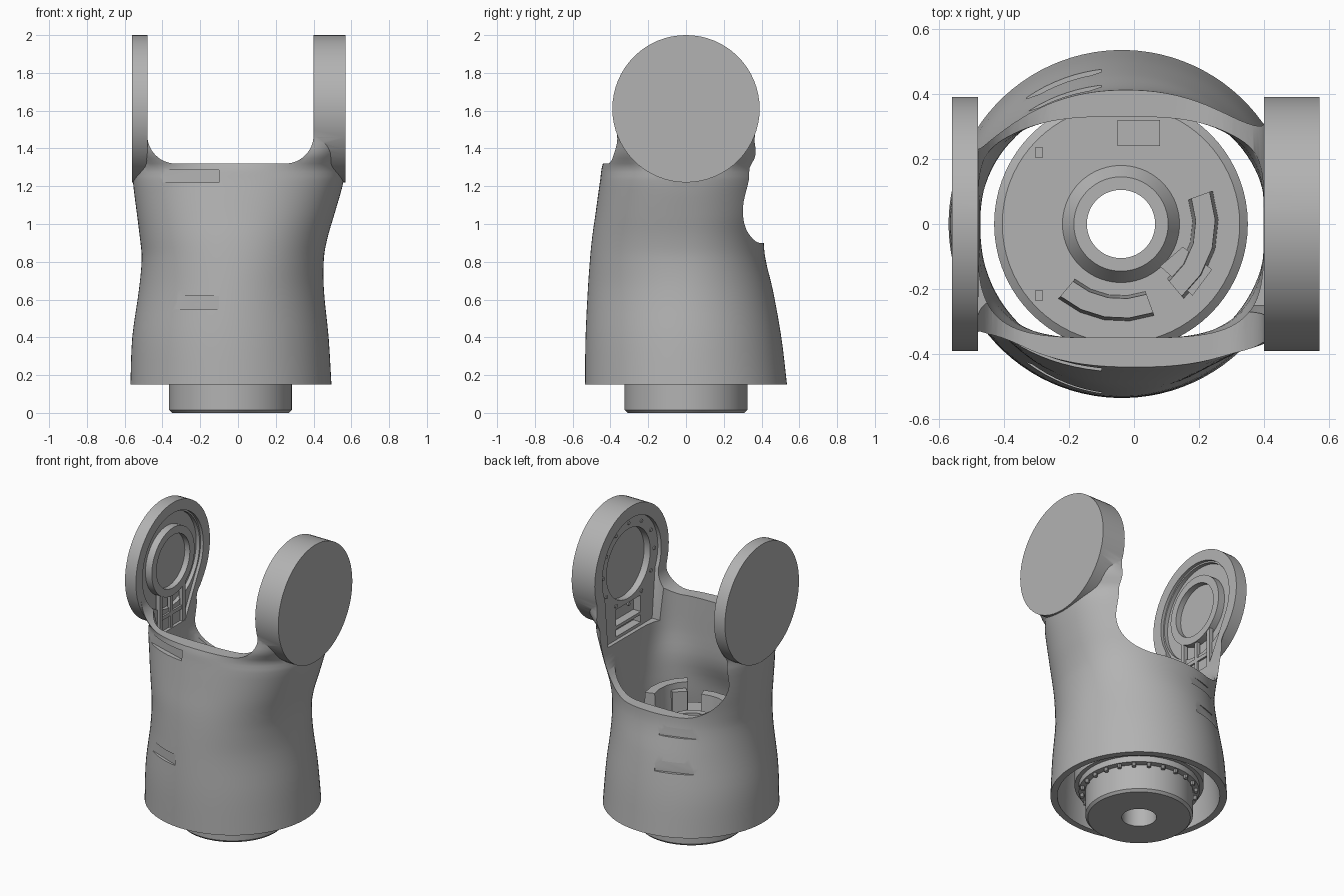
import bpy, bmesh
from math import sin, cos, pi, radians, copysign
from mathutils import Matrix

old = bpy.data.objects.get("Cube")
if old:
    bpy.data.objects.remove(old)

grey = bpy.data.materials.new("machined grey")
grey.use_nodes = True
grey.diffuse_color = (0.45, 0.45, 0.45, 1)
grey.node_tree.nodes["Principled BSDF"].inputs["Base Color"].default_value = (0.45, 0.45, 0.45, 1)

CX = -0.04      # axis of the barrel
EAR_Z = 1.61    # axis of the fork pivots


def finish(bm, name):
    bmesh.ops.recalc_face_normals(bm, faces=bm.faces)
    me = bpy.data.meshes.new(name)
    bm.to_mesh(me)
    bm.free()
    ob = bpy.data.objects.new(name, me)
    me.materials.append(grey)
    bpy.context.collection.objects.link(ob)
    return ob


def skin(rings, name, closed=False):
    """Join equal loops of points into a solid."""
    bm = bmesh.new()
    loops = [[bm.verts.new(p) for p in r] for r in rings]
    n = len(loops[0])
    for i in range(len(loops) - (0 if closed else 1)):
        a, b = loops[i], loops[(i + 1) % len(loops)]
        for j in range(n):
            k = (j + 1) % n
            bm.faces.new((a[j], a[k], b[k], b[j]))
    if not closed:
        bm.faces.new(loops[0])
        bm.faces.new(loops[-1])
    return finish(bm, name)


def prism(outline, axis, lo, hi, name):
    """Extrude a 2D outline along the given axis."""
    place = {"x": lambda p, d: (d, p[0], p[1]),
             "y": lambda p, d: (p[0], d, p[1]),
             "z": lambda p, d: (p[0], p[1], d)}[axis]
    return skin([[place(p, d) for p in outline] for d in (lo, hi)], name)


def circle(r, cz=EAR_Z, n=64):
    return [(r * cos(2 * pi * i / n), cz + r * sin(2 * pi * i / n)) for i in range(n)]


def keyhole(r, foot, z0):
    """Round top tapering to a flat foot."""
    arc = [(r * cos(a), EAR_Z + r * sin(a)) for a in (radians(-25 + 230 * i / 48) for i in range(49))]
    return arc + [(-foot, z0), (foot, z0)]


def box(name, lo, hi):
    return prism([(lo[1], lo[2]), (hi[1], lo[2]), (hi[1], hi[2]), (lo[1], hi[2])], "x", lo[0], hi[0], name)


def lathe(profile, name, a0=0, a1=360, n=72):
    full = a1 - a0 == 360
    angles = [radians(a0 + (a1 - a0) * i / n) for i in range(n if full else n + 1)]
    return skin([[(CX + r * cos(a), r * sin(a), z) for r, z in profile] for a in angles], name, full)


def loft(keys, name, steps=4, n=96):
    """Superellipse sections (z, left, right, front, back, power), smoothly interpolated."""
    rows = []
    for i in range(len(keys) - 1):
        p0, p1, p2, p3 = (keys[min(max(i + k, 0), len(keys) - 1)] for k in (-1, 0, 1, 2))
        for s in range(steps):
            t = s / steps
            row = []
            for c in range(6):
                d = p2[0] - p1[0]
                m1 = (p2[c] - p0[c]) / (p2[0] - p0[0]) * d
                m2 = (p3[c] - p1[c]) / (p3[0] - p1[0]) * d
                row.append((2*t**3 - 3*t*t + 1) * p1[c] + (t**3 - 2*t*t + t) * m1
                           + (3*t*t - 2*t**3) * p2[c] + (t**3 - t*t) * m2)
            rows.append(row)
    rows.append(keys[-1])
    rings = []
    for z, xl, xr, yf, yb, p in rows:
        ring = []
        for j in range(n):
            a = 2 * pi * (j + 0.5) / n
            u = copysign(abs(cos(a)) ** (2 / p), cos(a))
            v = copysign(abs(sin(a)) ** (2 / p), sin(a))
            ring.append(((xl + xr) / 2 + u * (xr - xl) / 2, v * (yb if v > 0 else -yf), z))
        rings.append(ring)
    return skin(rings, name)


def boolean(target, tool, op="DIFFERENCE"):
    mod = target.modifiers.new("cut", "BOOLEAN")
    mod.operation, mod.solver, mod.object = op, "EXACT", tool
    bpy.context.view_layer.objects.active = target
    bpy.ops.object.modifier_apply(modifier=mod.name)
    bpy.data.objects.remove(tool)


# Outer barrel flowing into the two fork arms
shell = loft([
    (0.15, -0.57, 0.495, -0.535, 0.535, 2),
    (0.4, -0.56, 0.48, -0.532, 0.505, 2),
    (0.65, -0.525, 0.455, -0.52, 0.46, 2),
    (0.82, -0.51, 0.455, -0.508, 0.42, 2.1),
    (0.93, -0.52, 0.475, -0.497, 0.412, 2.15),
    (1.05, -0.535, 0.51, -0.48, 0.425, 2.2),
    (1.23, -0.557, 0.56, -0.455, 0.44, 2.25),
    (1.32, -0.558, 0.566, -0.44, 0.44, 2.4),
    (1.43, -0.558, 0.567, -0.383, 0.383, 4.5),
    (1.52, -0.558, 0.567, -0.38, 0.38, 6),
    (1.6, -0.558, 0.567, -0.385, 0.385, 8)], "fork_shell")
for lo, hi in ((-0.56, -0.48), (0.40, 0.57)):
    boolean(shell, prism(circle(0.39), "x", lo, hi, "ear"), "UNION")

# Hollow interior
boolean(shell, loft([
    (0.1, -0.53, 0.455, -0.495, 0.495, 2),
    (0.4, -0.515, 0.44, -0.49, 0.455, 2),
    (0.7, -0.475, 0.41, -0.43, 0.39, 2.1),
    (0.9, -0.475, 0.40, -0.36, 0.33, 3),
    (1.1, -0.479, 0.399, -0.35, 0.33, 4),
    (1.4, -0.479, 0.399, -0.35, 0.33, 4)], "cavity"))


# U-shaped openings, shallow at the front and deep at the back
def u_cut(bottom, r, y0, y1):
    pts = [(0.40, 2.2), (-0.48, 2.2)]
    for cx, start in ((-0.48 + r, 180), (0.40 - r, 270)):
        pts += [(cx + r * cos(a), bottom + r + r * sin(a))
                for a in (radians(start + 90 * i / 12) for i in range(13))]
    boolean(shell, prism(pts, "y", y0, y1, "opening"))


u_cut(1.32, 0.15, -1, 0.1)
u_cut(0.9, 0.25, 0.05, 1)

# Recesses on the inner faces of the ears
boolean(shell, prism(keyhole(0.32, 0.13, 1.17), "x", -0.5, -0.4, "recess"))
boolean(shell, prism(circle(0.31), "x", -0.525, -0.4, "recess"))
boolean(shell, prism(keyhole(0.31, 0.25, 1.15), "x", 0.3, 0.425, "recess"))
boolean(shell, prism(circle(0.23), "x", 0.3, 0.47, "pocket"))
for z0, z1 in ((1.17, 1.22), (1.24, 1.35)):
    boolean(shell, box("pocket", (0.3, -0.13, z0), (0.48, 0.13, z1)))

# Shallow lens-shaped grip slots: chord from (x0, y0) to (x1, y1) across the barrel
for x0, y0, x1, y1, z0, z1 in ((-0.4, -0.34, -0.1, -0.435, 1.22, 1.285),
                               (-0.33, -0.425, -0.1, -0.515, 0.55, 0.62),
                               (-0.33, 0.385, -0.1, 0.468, 0.55, 0.62),
                               (-0.33, 0.345, -0.1, 0.422, 0.77, 0.83)):
    far = copysign(0.7, y0)
    boolean(shell, prism([(x0, y0), (x1, y1), (x1, far), (x0, far)], "z", z0, z1, "slot"))

parts = [shell]

# Bearing ring and ribs on the thin ear
ring = prism(circle(0.225), "x", -0.53, -0.478, "bearing_ring")
boolean(ring, prism(circle(0.175), "x", -0.515, -0.4, "bore"))
parts.append(ring)
for s in (-1, 1):
    parts.append(box("ear_rib", (-0.51, s * 0.12 - 0.015, 1.17), (-0.482, s * 0.12 + 0.015, 1.43)))
parts.append(box("ear_center_rib", (-0.51, -0.012, 1.17), (-0.488, 0.012, 1.39)))
parts.append(box("ear_cross_rib", (-0.51, -0.12, 1.25), (-0.488, 0.12, 1.275)))

# Screws around the thick ear's pocket
for i in range(12):
    a = 2 * pi * i / 12
    y, z = 0.27 * cos(a), EAR_Z + 0.27 * sin(a)
    parts.append(prism([(y + 0.012 * cos(b), z + 0.012 * sin(b)) for b in (pi * k / 4 for k in range(8))],
                       "x", 0.418, 0.43, "ear_screw"))

# Central hub with its through hole
parts.append(lathe([(0.105, 0), (0.31, 0), (0.325, 0.015), (0.325, 0.18), (0.365, 0.18), (0.365, 0.22),
                    (0.39, 0.22), (0.39, 0.62), (0.365, 0.64), (0.18, 0.64), (0.145, 0.69), (0.105, 0.69)], "hub"))

# Bolts under the hub flange
for i in range(24):
    c = radians(15 * i)
    bm = bmesh.new()
    bmesh.ops.create_cone(bm, cap_ends=True, segments=8, radius1=0.013, radius2=0.013, depth=0.03,
                          matrix=Matrix.Translation((CX + 0.345 * cos(c), 0.345 * sin(c), 0.172)))
    parts.append(finish(bm, "flange_bolt"))

# Brackets standing on the hub
for a0, a1, top in ((-50, 20, 0.84), (-130, -70, 0.76)):
    parts.append(lathe([(0.22, 0.63), (0.30, 0.63), (0.29, top), (0.23, top)], "hub_bracket", a0, a1, 4))
parts.append(box("hub_block", (-0.05, 0.24, 0.63), (0.08, 0.32, 0.68)))
parts.append(prism([(0.08, -0.13), (0.18, -0.22), (0.24, -0.14), (0.15, -0.07)], "z", 0.63, 0.8, "hub_connector"))
for y in (-0.22, 0.22):
    parts.append(box("hub_peg", (-0.305, y - 0.015, 0.63), (-0.28, y + 0.015, 0.66)))

for ob in parts:
    bpy.ops.object.select_all(action="DESELECT")
    ob.select_set(True)
    bpy.context.view_layer.objects.active = ob
    bpy.ops.object.shade_smooth_by_angle(angle=radians(32))
